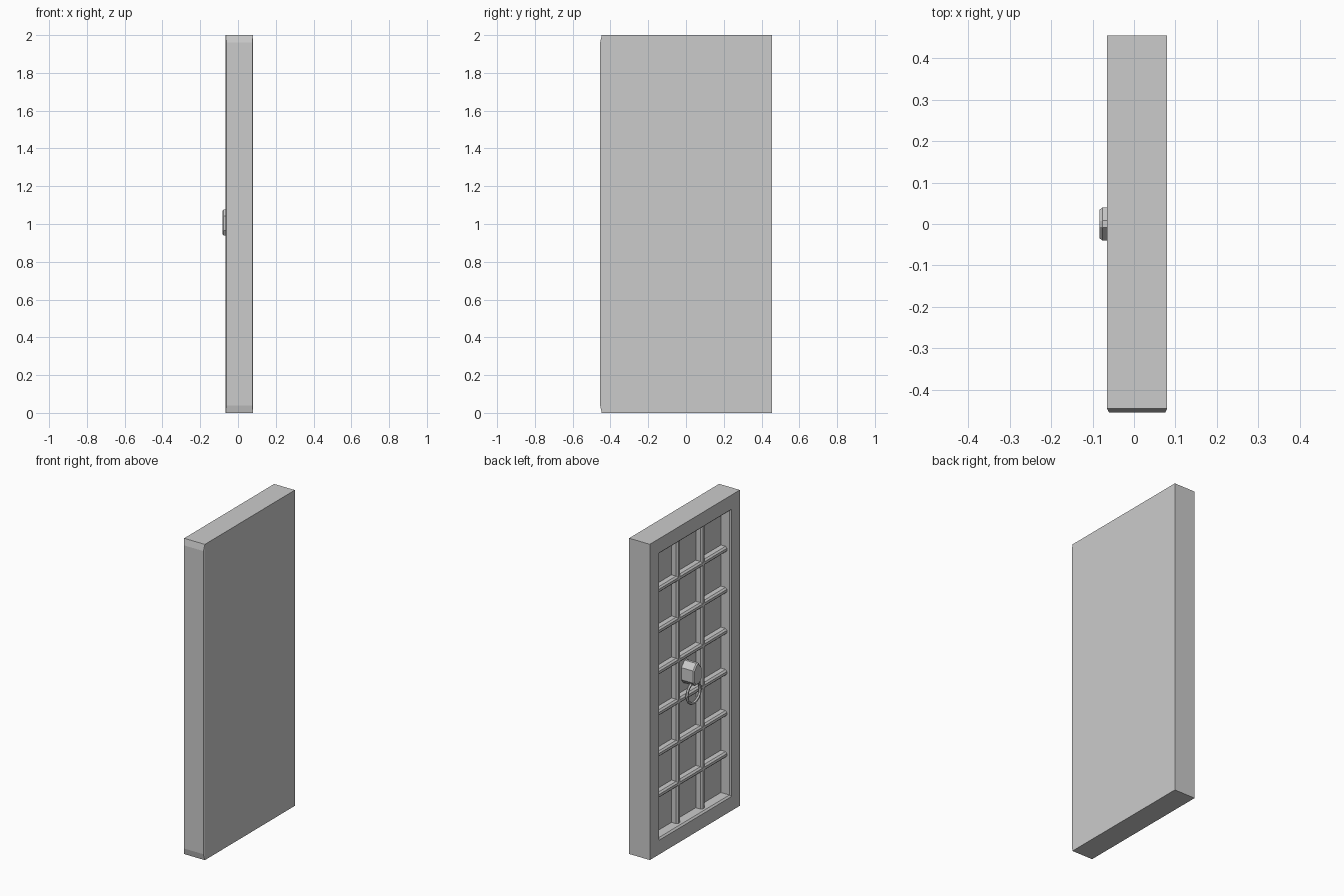
import bpy, bmesh, math
from mathutils import Matrix

if "Cube" in bpy.data.objects:
    bpy.data.objects.remove(bpy.data.objects["Cube"])

def finish(bm, name):
    bmesh.ops.recalc_face_normals(bm, faces=bm.faces)
    me = bpy.data.meshes.new(name)
    bm.to_mesh(me)
    bm.free()
    ob = bpy.data.objects.new(name, me)
    bpy.context.collection.objects.link(ob)
    return ob

def loft(bm, rings):
    """Join closed rings of points and cap both ends; returns side faces of first span."""
    vs = [[bm.verts.new(p) for p in r] for r in rings]
    n = len(vs[0])
    spans = []
    for a, b in zip(vs, vs[1:]):
        spans.append([bm.faces.new((a[i], a[(i + 1) % n], b[(i + 1) % n], b[i])) for i in range(n)])
    bm.faces.new(vs[0])
    bm.faces.new(vs[-1])
    return spans[0]

BACK, FRONT, PANEL = 0.08, -0.065, 0.004
HW, BORDER = 0.455, 0.09

def rect(x, m, edge=HW):
    y0, y1 = -edge + m, HW - m
    return [(x, y0, m), (x, y1, m), (x, y1, 2 - m), (x, y0, 2 - m)]

# door slab with a recessed panel framed by a chamfered border
bm = bmesh.new()
sides = loft(bm, [rect(BACK, 0, HW - 0.009), rect(FRONT, 0, HW - 0.009),
                  rect(FRONT, BORDER), rect(FRONT + 0.01, BORDER + 0.01),
                  rect(PANEL, BORDER + 0.01)])
bm.normal_update()
edge = sides[3]          # narrow -y side, softened by a raised inset
bmesh.ops.inset_region(bm, faces=[edge], thickness=0.006)
for v in edge.verts:
    v.co.y = -HW
    v.co.z = 0.04 if v.co.z < 1 else 1.96
finish(bm, "door_slab")

# lattice bars with chamfered front edges
IN = HW - BORDER - 0.009
section = [(PANEL + 0.002, -0.018), (-0.028, -0.018), (-0.038, -0.008),
           (-0.038, 0.008), (-0.028, 0.018), (PANEL + 0.002, 0.018)]
for i in range(2):
    bm = bmesh.new()
    y = (i - 0.5) * 0.243
    loft(bm, [[(x, y + w, z) for x, w in section] for z in (0.098, 1.902)])
    finish(bm, f"vertical_bar_{i + 1}")
for i in range(6):
    bm = bmesh.new()
    z = 0.09 + 1.82 * (i + 1) / 7
    loft(bm, [[(x, y, z + w) for x, w in section] for y in (-IN, IN)])
    finish(bm, f"horizontal_bar_{i + 1}")

# faceted handle plate
outline = [(0.008, 1.078), (0.04, 1.042), (0.04, 0.965), (0.022, 0.94)]
outline += [(-y, z) for y, z in reversed(outline)]
def plate(x, s):
    return [(x, y * s, 1.005 + (z - 1.005) * s) for y, z in outline]
bm = bmesh.new()
loft(bm, [plate(PANEL + 0.002, 1), plate(-0.076, 1), plate(-0.083, 0.87)])
finish(bm, "handle_plate")

# pull ring hanging below the plate
bm = bmesh.new()
N, M, R, r = 16, 6, 0.066, 0.009
vs = []
for i in range(N):
    a = 2 * math.pi * i / N
    vs.append([])
    for j in range(M):
        b = 2 * math.pi * j / M
        d = R + r * math.cos(b)
        vs[i].append(bm.verts.new((-0.053 + r * math.sin(b), d * math.cos(a), 0.885 + d * math.sin(a))))
for i in range(N):
    for j in range(M):
        k, l = (i + 1) % N, (j + 1) % M
        bm.faces.new((vs[i][j], vs[k][j], vs[k][l], vs[i][l]))
finish(bm, "pull_ring")
